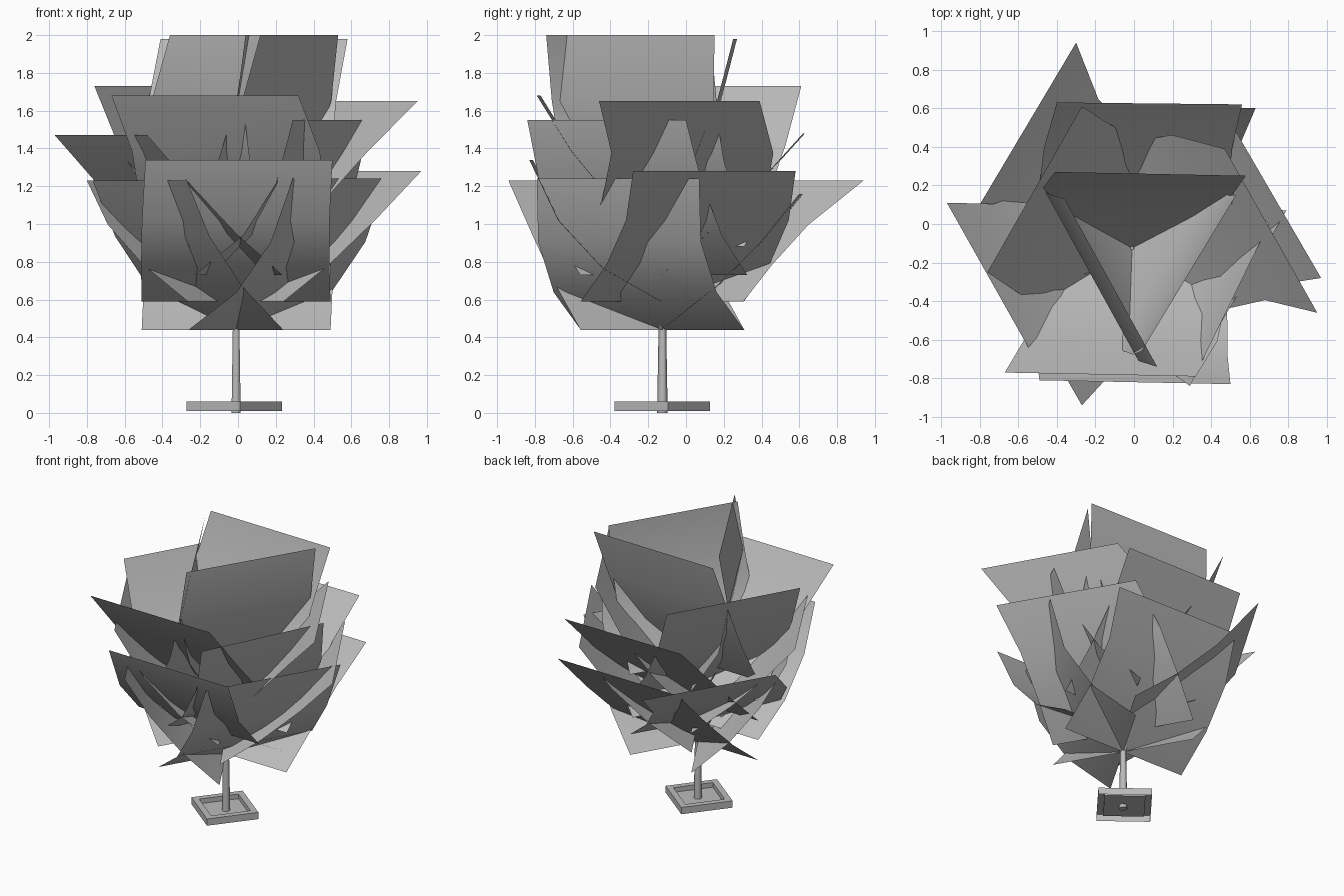
import bpy, bmesh, math
from mathutils import Vector

if "Cube" in bpy.data.objects:
    bpy.data.objects.remove(bpy.data.objects["Cube"])

grey = bpy.data.materials.new("plain_grey")
grey.use_nodes = True
grey.diffuse_color = (0.5, 0.5, 0.5, 1)
grey.node_tree.nodes["Principled BSDF"].inputs["Base Color"].default_value = (0.5, 0.5, 0.5, 1)

AXIS = Vector((-0.01, -0.125, 0))
UP = Vector((0, 0, 1))


def finish(name, bm, angle=None):
    mesh = bpy.data.meshes.new(name)
    bm.to_mesh(mesh)
    bm.free()
    mesh.materials.append(grey)
    obj = bpy.data.objects.new(name, mesh)
    bpy.context.collection.objects.link(obj)
    if angle:
        bpy.ops.object.select_all(action="DESELECT")
        obj.select_set(True)
        bpy.context.view_layer.objects.active = obj
        bpy.ops.object.shade_smooth_by_angle(angle=math.radians(angle))
    return obj


def limb(name, start, end, r1, r2):
    """Tapered round limb between two points."""
    axis = end - start
    bm = bmesh.new()
    bmesh.ops.create_cone(bm, cap_ends=True, segments=6, radius1=r1, radius2=r2, depth=axis.length)
    bmesh.ops.transform(bm, matrix=axis.to_track_quat("Z", "Y").to_matrix().to_4x4(), verts=bm.verts)
    bmesh.ops.translate(bm, vec=(start + end) / 2, verts=bm.verts)
    finish(name, bm, 70)


def leaf_sheet(name, base_z, top_z, p, q, bulge, rows=3):
    """Square sheet rising from the trunk to the top edge p-q, bowed outward, its tip swept sideways."""
    p, q = Vector((*p, top_z)), Vector((*q, top_z))
    along = (q - p).normalized()
    out = along.cross(UP)
    if out.dot((p + q) / 2 - AXIS) < 0:
        out = -out
    foot = AXIS + UP * base_z
    rise = (p + q) / 2 - foot
    sweep = along * rise.dot(along)
    rise -= sweep
    bow = (out * rise.z - UP * rise.dot(out)).normalized() * bulge
    bm = bmesh.new()
    strips = []
    for i in range(rows + 1):
        t = i / rows
        middle = foot + rise * t + sweep * t ** 3 + bow * 4 * t * (1 - t)
        half = along * (0.5 * (1 - t) + (q - p).length / 2 * t)
        strips.append([bm.verts.new(middle - half), bm.verts.new(middle + half)])
    for low, high in zip(strips, strips[1:]):
        bm.faces.new((low[0], low[1], high[1], high[0]))
    bmesh.ops.recalc_face_normals(bm, faces=bm.faces)
    finish(name, bm, 60)
    # twig carrying the sheet
    start = AXIS + UP * max(0.44, base_z - 0.15)
    limb(name + "_twig", start, start + out * 0.28 + UP * 0.34, 0.014, 0.004)


# Tiers from the bottom: base height, then top height, top edge ends, bulge
tiers = [
    (0.44, [(1.16, (-0.37, 0.62), (0.63, 0.60), 0.045),
            (1.24, (0.79, 0.07), (0.29, -0.79), 0.13),
            (1.23, (-0.27, -0.94), (-0.77, -0.07), 0.06)]),
    (0.59, [(1.34, (-0.49, -0.81), (0.50, -0.83), 0.12),
            (1.28, (0.97, -0.28), (0.47, 0.58), 0.045),
            (1.23, (-0.30, 0.94), (-0.80, 0.10), 0.03)]),
    (0.73, [(1.48, (-0.40, 0.63), (0.56, 0.62), 0.02),
            (1.55, (0.70, 0.00), (0.29, -0.84), 0.12),
            (1.47, (-0.97, 0.11), (-0.48, -0.76), 0.05)]),
    (0.88, [(1.68, (-0.67, -0.77), (0.32, -0.79), 0.05),
            (1.65, (0.95, -0.46), (0.47, 0.39), 0.03),
            (1.73, (-0.76, -0.25), (-0.27, 0.61), 0.06)]),
    (1.03, [(1.98, (-0.41, 0.27), (0.58, 0.25), 0.05),
            (2.00, (0.12, -0.74), (-0.36, 0.13), 0.15),
            (2.00, (0.04, -0.66), (0.53, 0.15), 0.09)]),
]
for number, (base_z, sheets) in enumerate(tiers, 1):
    for k, (top_z, p, q, bulge) in enumerate(sheets, 1):
        leaf_sheet(f"leaf_sheet_{number}_{k}", base_z, top_z, p, q, bulge)

# Trunk
limb("trunk", AXIS.copy(), AXIS + UP * 1.05, 0.028, 0.010)

# Planter tray: hollow square rim with a sunken floor
bm = bmesh.new()
bmesh.ops.create_cube(bm, size=1)
bmesh.ops.scale(bm, vec=(0.36, 0.36, 0.05), verts=bm.verts)
top = max(bm.faces, key=lambda f: f.normal.z)
bottom = min(bm.faces, key=lambda f: f.normal.z)
bmesh.ops.delete(bm, geom=[bottom], context="FACES_ONLY")
bmesh.ops.inset_region(bm, faces=[top], thickness=0.06)
floor = bmesh.ops.extrude_discrete_faces(bm, faces=[top])["faces"][0]
bmesh.ops.translate(bm, vec=(0, 0, -0.035), verts=floor.verts)
tray = finish("planter_tray", bm)
tray.location = (-0.02, -0.125, 0.035)
tray.rotation_euler.z = math.radians(52)
